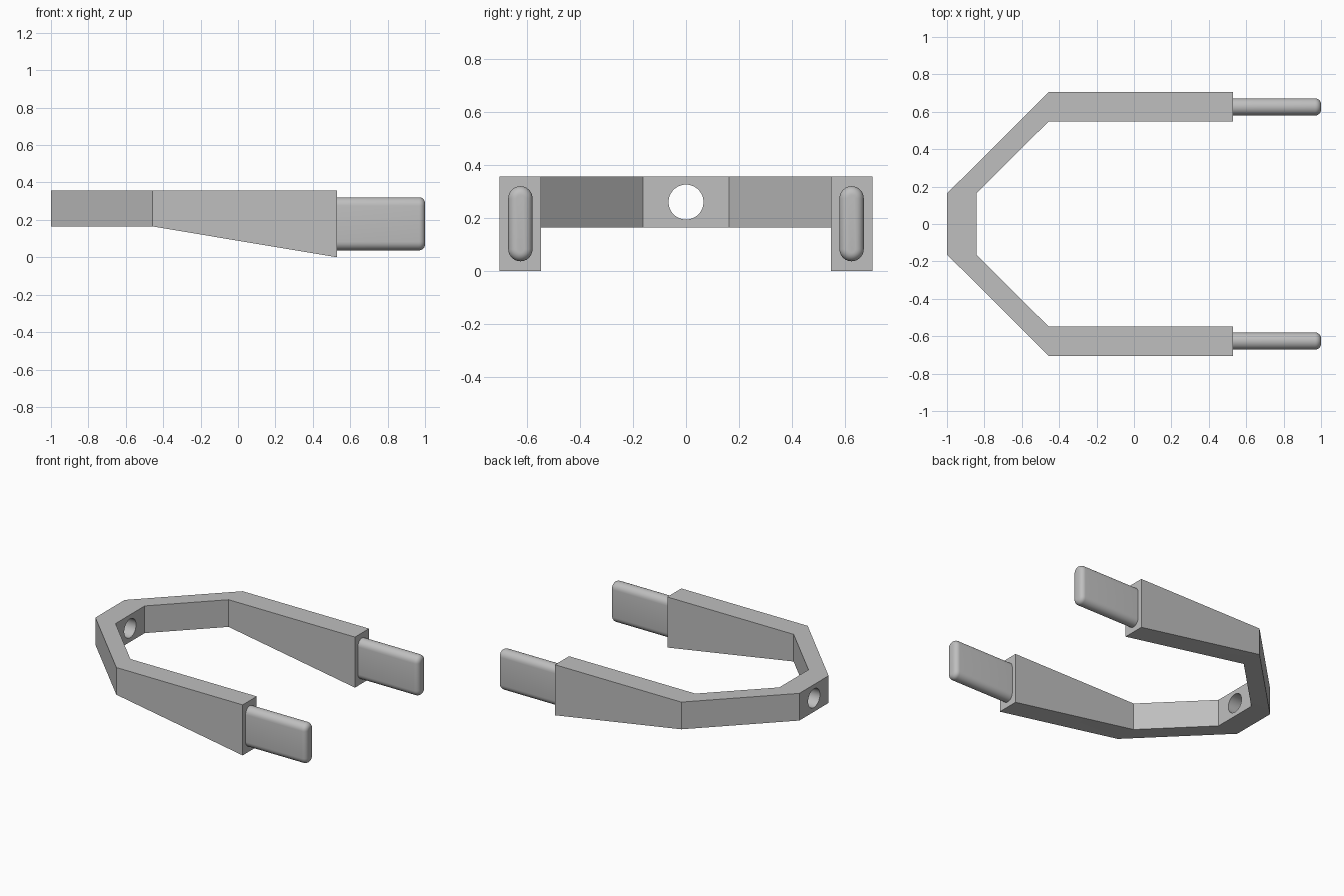
import bpy, bmesh, math

cube = bpy.data.objects.get("Cube")
if cube:
    bpy.data.objects.remove(cube, do_unlink=True)

grey = bpy.data.materials.new("plain_grey")
grey.use_nodes = True
colour = (0.52, 0.52, 0.52, 1)
grey.diffuse_color = colour
grey.node_tree.nodes["Principled BSDF"].inputs["Base Color"].default_value = colour


def loft(name, rings):
    """Skin a list of equal closed rings and cap both ends."""
    bm = bmesh.new()
    loops = [[bm.verts.new(p) for p in ring] for ring in rings]
    n = len(loops[0])
    for a, b in zip(loops, loops[1:]):
        for i in range(n):
            j = (i + 1) % n
            bm.faces.new((a[i], a[j], b[j], b[i]))
    bm.faces.new(loops[0])
    bm.faces.new(loops[-1])
    bmesh.ops.recalc_face_normals(bm, faces=bm.faces)
    mesh = bpy.data.meshes.new(name)
    bm.to_mesh(mesh)
    bm.free()
    mesh.materials.append(grey)
    obj = bpy.data.objects.new(name, mesh)
    bpy.context.collection.objects.link(obj)
    return obj


def activate(obj):
    bpy.ops.object.select_all(action="DESELECT")
    obj.select_set(True)
    bpy.context.view_layer.objects.active = obj


# Fork: outer x, outer y, inner x, inner y, bottom height at each station
TOP = 0.357
half = [(0.53, 0.705, 0.53, 0.548, 0.0),
        (-0.457, 0.705, -0.457, 0.548, 0.165),
        (-1.0, 0.163, -0.843, 0.163, 0.165)]
stations = half + [(a, -b, c, -d, z) for a, b, c, d, z in reversed(half)]
fork = loft("fork_frame", [
    [(ox, oy, z), (ox, oy, TOP), (ix, iy, TOP), (ix, iy, z)]
    for ox, oy, ix, iy, z in stations])

# Round hole through the bridge
bpy.ops.mesh.primitive_cylinder_add(vertices=48, radius=0.066, depth=0.5,
                                    location=(-0.92, 0, 0.261),
                                    rotation=(0, math.pi / 2, 0))
cutter = bpy.context.object
cutter.name = "hole_cutter"
cutter.hide_render = True
cutter.data.materials.append(grey)
cut = fork.modifiers.new("bridge_hole", "BOOLEAN")
cut.operation = "DIFFERENCE"
cut.solver = "EXACT"
cut.object = cutter
activate(fork)
bpy.ops.object.modifier_apply(modifier=cut.name)
bpy.data.objects.remove(cutter, do_unlink=True)
bpy.ops.object.shade_smooth_by_angle(angle=math.radians(30))


# Tabs: upright rounded slot section with a filleted tip
def slot(x, y, radius, steps=12):
    ring = []
    for zc, start in ((0.275, 0), (0.083, math.pi)):
        for i in range(steps + 1):
            a = start + math.pi * i / steps
            ring.append((x, y + radius * math.cos(a), zc + radius * math.sin(a)))
    return ring


RADIUS, FILLET = 0.046, 0.032
for side, y in (("left", 0.626), ("right", -0.626)):
    rings = [slot(0.525, y, RADIUS)]
    for k in range(7):
        a = math.pi / 2 * k / 6
        rings.append(slot(1 - FILLET + FILLET * math.sin(a), y,
                          RADIUS - FILLET * (1 - math.cos(a))))
    tab = loft(side + "_tab", rings)
    activate(tab)
    bpy.ops.object.shade_smooth_by_angle(angle=math.radians(35))
